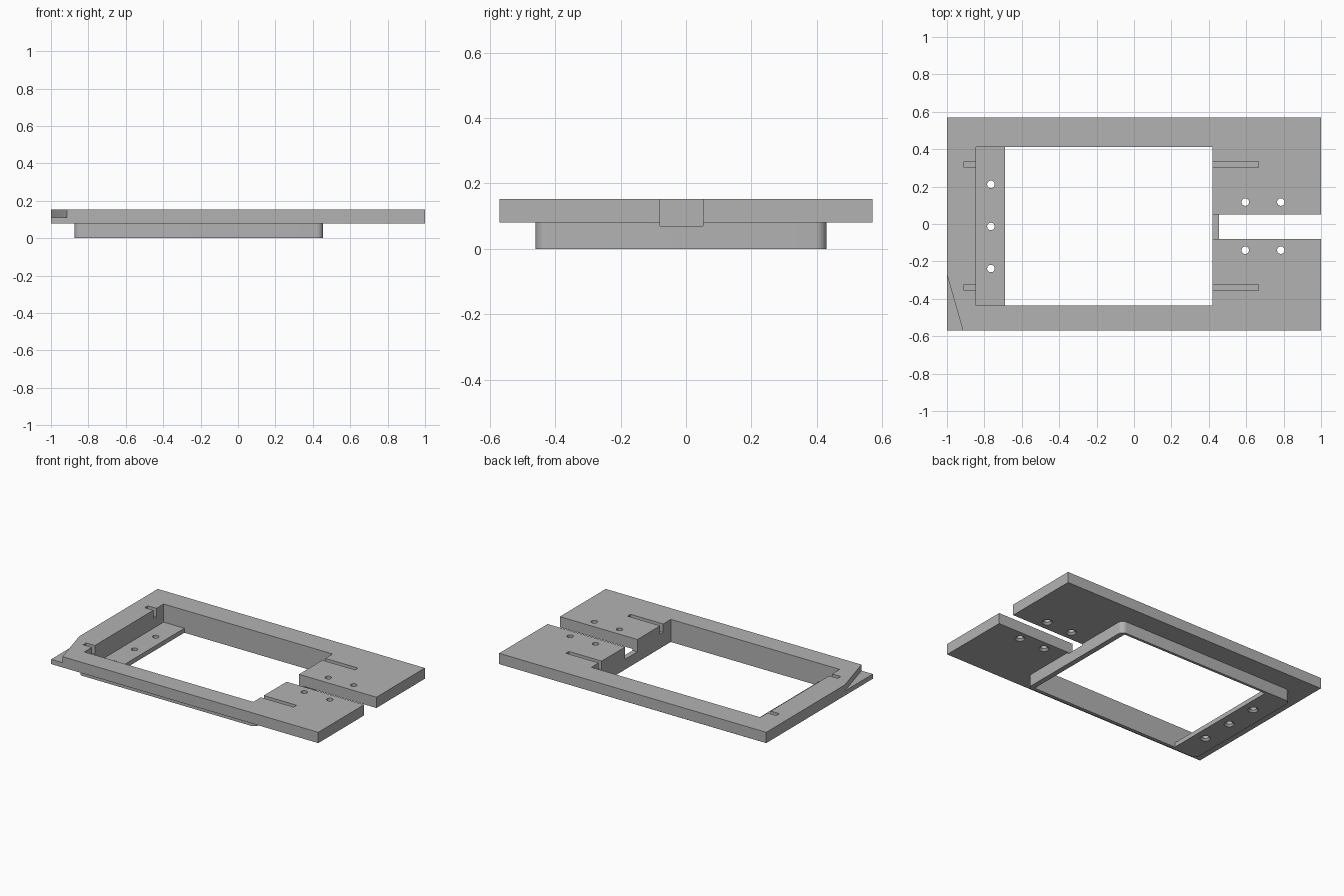
import bpy, bmesh
from mathutils import Matrix

cube = bpy.data.objects.get("Cube")
if cube:
    bpy.data.objects.remove(cube, do_unlink=True)

grey = bpy.data.materials.new("plain grey")
grey.use_nodes = True
colour = (0.45, 0.45, 0.45, 1)
grey.diffuse_color = colour
grey.node_tree.nodes["Principled BSDF"].inputs["Base Color"].default_value = colour

TOP, DECK, LEDGE = 0.153, 0.08, 0.03
OVER = 0.3  # clearance height for cutters


def add(name, bm):
    bmesh.ops.recalc_face_normals(bm, faces=bm.faces)
    mesh = bpy.data.meshes.new(name)
    bm.to_mesh(mesh)
    bm.free()
    mesh.materials.append(grey)
    obj = bpy.data.objects.new(name, mesh)
    bpy.context.scene.collection.objects.link(obj)
    return obj


def prism(name, outline, z0, z1, radius=0):
    """Extrude an outline upward, optionally rounding its upright edges."""
    bm = bmesh.new()
    face = bm.faces.new([bm.verts.new((x, y, z0)) for x, y in outline])
    new = bmesh.ops.extrude_face_region(bm, geom=[face])["geom"]
    for v in new:
        if isinstance(v, bmesh.types.BMVert):
            v.co.z = z1
    if radius:
        upright = [e for e in bm.edges if abs(e.verts[0].co.z - e.verts[1].co.z) > 0.001]
        bmesh.ops.bevel(bm, geom=upright, offset=radius, segments=8,
                        affect='EDGES', profile=0.5)
    return add(name, bm)


def box(name, x0, x1, y0, y1, z0, z1, radius=0):
    return prism(name, [(x0, y0), (x1, y0), (x1, y1), (x0, y1)], z0, z1, radius)


def cone(name, x, y, z0, z1, r0, r1):
    bm = bmesh.new()
    bmesh.ops.create_cone(bm, cap_ends=True, segments=32, radius1=r0, radius2=r1,
                          depth=z1 - z0, matrix=Matrix.Translation((x, y, (z0 + z1) / 2)))
    return add(name, bm)


def combine(target, tool, operation='DIFFERENCE'):
    mod = target.modifiers.new(tool.name, 'BOOLEAN')
    mod.operation, mod.solver, mod.object = operation, 'EXACT', tool
    bpy.context.view_layer.update()
    result = target.evaluated_get(bpy.context.evaluated_depsgraph_get())
    mesh = bpy.data.meshes.new_from_object(result)
    target.modifiers.clear()
    target.data = mesh
    bpy.data.objects.remove(tool, do_unlink=True)


# Flat plate with a round-cornered skirt below it
frame = box("mounting_frame", -1, 1, -0.57, 0.57, DECK, TOP)
combine(frame, box("skirt", -0.875, 0.455, -0.46, 0.43, 0, 0.11, 0.035), 'UNION')

# Window, leaving a thin ledge along the left end
combine(frame, box("window", -0.845, 0.42, -0.437, 0.412, LEDGE, OVER))
combine(frame, box("window_floor", -0.69, 0.42, -0.437, 0.412, -0.1, 0.05))

# Cable channel through the right end, crossing the skirt wall
combine(frame, box("channel", 0.4, 1.1, -0.08, 0.052, 0.07, OVER))

# Shallow slots beside the window
for y in (-0.34, 0.318):
    for x0, x1 in ((-0.91, -0.83), (0.4, 0.665)):
        combine(frame, box("slot", x0, x1, y - 0.016, y + 0.016, 0.095, OVER))

# Stepped corner
combine(frame, prism("corner", [(-1.0567, -0.07), (-1.1, -0.7), (-0.878, -0.7)], 0.112, OVER))

# Screw holes, countersunk from below
screws = [(x, y, DECK) for x in (0.595, 0.785) for y in (-0.14, 0.117)]
screws += [(-0.765, y, 0) for y in (-0.238, -0.013, 0.212)]
for x, y, z in screws:
    combine(frame, cone("hole", x, y, z - 0.05, OVER, 0.02, 0.02))
    combine(frame, cone("countersink", x, y, z - 0.012, z + 0.012, 0.044, 0.02))

# Smooth shading only across the rounded corners and holes
bpy.ops.object.select_all(action='DESELECT')
frame.select_set(True)
bpy.context.view_layer.objects.active = frame
bpy.ops.object.shade_smooth_by_angle(angle=0.5)
